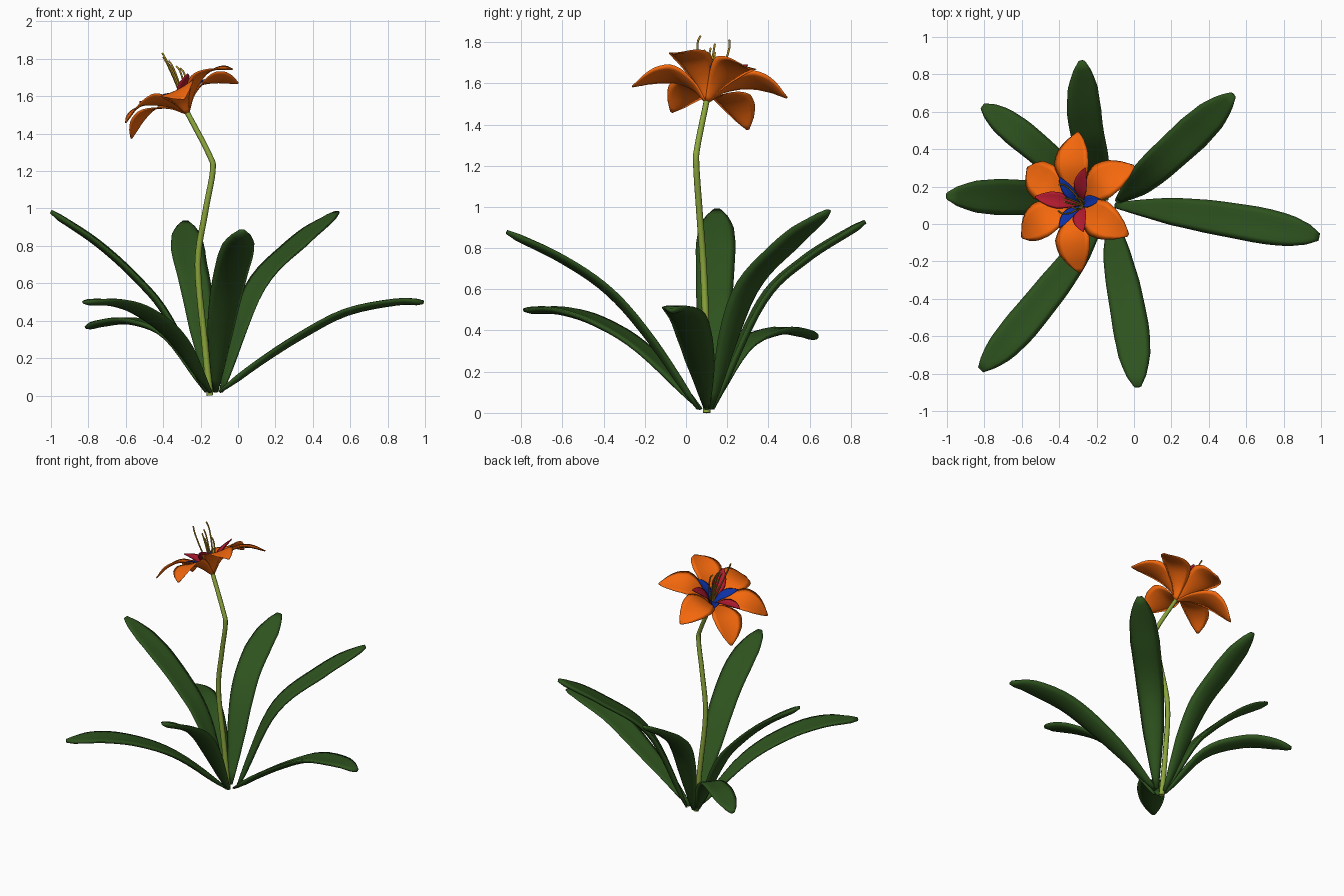
import bpy, math
from mathutils import Vector as V

if "Cube" in bpy.data.objects:
    bpy.data.objects.remove(bpy.data.objects["Cube"])


def material(name, rgb):
    m = bpy.data.materials.new(name)
    m.diffuse_color = (*rgb, 1)
    m.use_nodes = True
    m.node_tree.nodes["Principled BSDF"].inputs["Base Color"].default_value = m.diffuse_color
    return m


GREEN = material("leaf_green", (0.027, 0.085, 0.013))
STEM = material("stem_green", (0.26, 0.38, 0.045))
ORANGE = material("orange", (0.92, 0.14, 0.004))
RED = material("red", (0.46, 0.011, 0.03))
BLUE = material("blue", (0.004, 0.03, 0.37))
GOLD = material("gold", (0.45, 0.27, 0.02))


def spline(points, n):
    """n+1 evenly parameterised samples of a Catmull-Rom curve."""
    p = [V(q) for q in points]
    p = [2 * p[0] - p[1]] + p + [2 * p[-1] - p[-2]]
    segs, out = len(p) - 3, []
    for i in range(n + 1):
        u = i / n * segs
        k = min(int(u), segs - 1)
        t = u - k
        a, b, c, d = p[k:k + 4]
        out.append(0.5 * (2 * b + (c - a) * t + (2 * a - 5 * b + 4 * c - d) * t * t
                          + (3 * b - a - 3 * c + d) * t ** 3))
    return out


def lerp(table, t):
    for (a, x), (b, y) in zip(table, table[1:]):
        if t <= b:
            return x + (y - x) * (t - a) / (b - a)
    return table[-1][1]


def blade(name, path, side, widths, scale, cup, thick, mat):
    """Closed lens-shaped strip along a path, used for leaves and petals."""
    lens = [0]
    for a, b in zip(path, path[1:]):
        lens.append(lens[-1] + (b - a).length)
    verts, faces, m = [], [], 6
    # once round the section: top from left to right, then underneath back
    ring = [(j / m * 2 - 1, 1) for j in range(m + 1)] + [(1 - j / m * 2, -1) for j in range(1, m)]
    n = len(ring)
    for i, p in enumerate(path):
        tan = (path[min(i + 1, len(path) - 1)] - path[max(i - 1, 0)]).normalized()
        s = (side - tan * side.dot(tan)).normalized()
        up = s.cross(tan)
        up = up if up.dot(V((0, 0, 1))) > 0 else -up
        w = lerp(widths, lens[i] / lens[-1]) * scale / 2
        for x, sg in ring:
            h = cup * w * (x * x - 0.4) + sg * min(thick, w) / 2 * (1 - x * x) ** .5
            verts.append(p + s * x * w + up * h)
    for i in range(len(path) - 1):
        for j in range(n):
            a, b = i * n + j, i * n + (j + 1) % n
            faces.append((a, b, b + n, a + n))
    faces += [tuple(range(n))[::-1], tuple(range(len(verts) - n, len(verts)))]
    me = bpy.data.meshes.new(name)
    me.from_pydata(verts, [], faces)
    me.shade_smooth()
    me.materials.append(mat)
    ob = bpy.data.objects.new(name, me)
    bpy.context.collection.objects.link(ob)
    # consistent outward normals
    import bmesh
    bm = bmesh.new()
    bm.from_mesh(me)
    bmesh.ops.recalc_face_normals(bm, faces=bm.faces)
    bm.to_mesh(me)
    bm.free()
    return ob


def tube(name, path, r0, r1, mat):
    cu = bpy.data.curves.new(name, "CURVE")
    cu.dimensions = "3D"
    cu.bevel_depth, cu.bevel_resolution, cu.use_fill_caps = 1, 2, True
    sp = cu.splines.new("POLY")
    sp.points.add(len(path) - 1)
    for i, p in enumerate(path):
        sp.points[i].co = (*p, 1)
        sp.points[i].radius = r0 + (r1 - r0) * i / (len(path) - 1)
    cu.materials.append(mat)
    ob = bpy.data.objects.new(name, cu)
    bpy.context.collection.objects.link(ob)


# Leaves: width scale, then centreline
LEAF_W = [(0, .03), (.12, .08), (.3, .145), (.5, .18), (.75, .195), (.87, .17), (.95, .11), (1, .04)]
LEAVES = [
    (1, [(-.10, .10, .02), (.10, .08, .17), (.33, .05, .32), (.58, .01, .45), (.85, -.04, .505), (.99, -.07, .50)]),
    (1, [(-.09, .12, .02), (.09, .28, .56), (.33, .50, .82), (.53, .69, .98)]),
    (.95, [(-.15, .13, .02), (-.22, .36, .53), (-.265, .58, .75), (-.28, .87, .93)]),
    (.85, [(-.17, .12, .02), (-.36, .27, .31), (-.56, .44, .40), (-.72, .565, .39), (-.81, .63, .365)]),
    (1, [(-.17, .10, .02), (-.37, .13, .42), (-.53, .14, .62), (-.75, .145, .82), (-1.0, .15, .985)]),
    (.95, [(-.15, .07, .02), (-.33, -.20, .30), (-.50, -.42, .44), (-.66, -.61, .50), (-.82, -.78, .50)]),
    (1, [(-.12, .06, .02), (-.09, -.17, .36), (-.05, -.37, .59), (-.01, -.60, .75), (.02, -.87, .88)]),
]
for k, (s, pts) in enumerate(LEAVES):
    d = V(pts[-1]) - V(pts[0])
    blade(f"leaf_{k + 1}", spline(pts, 20), V((-d.y, d.x, 0)), LEAF_W, s, .2, .035, GREEN)

# Stem
BASE = V((-.27, .10, 1.51))
AXIS = V((-.45, .14, .88)).normalized()
tube("stem", spline([(-.15, .10, 0), (-.18, .10, .3), (-.215, .085, .70), (-.175, .065, .98),
                     (-.135, .05, 1.20), (-.155, .055, 1.29), BASE + AXIS * .015], 30),
     .018, .014, STEM)


def petal(name, tip, arch, widths, scale, cup, mat):
    """Petal arching from the flower base to its tip."""
    d = V(tip) - BASE
    h = d.dot(AXIS)
    out = d - AXIS * h
    pts = [BASE + out * f + AXIS * (h * f + a) for f, a in arch]
    blade(name, spline(pts, 16), AXIS.cross(out), widths, scale, cup, .008, mat)


# Outer petals
PETAL_W = [(0, .12), (.2, .42), (.4, .8), (.56, 1), (.72, .88), (.88, .5), (1, .08)]
TIPS = [(-.30, .49, 1.53), (0, .31, 1.67), (-.03, -.06, 1.745),
        (-.29, -.26, 1.585), (-.60, -.07, 1.46), (-.57, .30, 1.375)]
ARCH = [(.02, 0), (.2, .065), (.48, .10), (.75, .07), (1, 0)]
for k, t in enumerate(TIPS):
    petal(f"petal_{k + 1}", t, ARCH, PETAL_W, .21, .15, ORANGE)

# Inner petals
INNER = [(.02, 0), (.3, .04), (.65, .03), (1, 0)]
for k, t in enumerate([(-.26, .30, 1.69), (-.53, .145, 1.57), (-.27, -.04, 1.72)]):
    petal(f"inner_red_petal_{k + 1}", t, INNER, PETAL_W, .09, .3, RED)
for k, t in enumerate([(-.40, .25, 1.58), (-.18, .13, 1.69), (-.40, -.02, 1.61)]):
    petal(f"inner_blue_petal_{k + 1}", t, INNER, PETAL_W, .065, .3, BLUE)

# Stamens
for k, t in enumerate([(-.405, .07, 1.83), (-.40, .21, 1.81), (-.37, .14, 1.79),
                       (-.33, .09, 1.76), (-.31, .14, 1.75), (-.37, .12, 1.77)]):
    d = V(t) - BASE
    side = d - AXIS * d.dot(AXIS)
    pts = [BASE, BASE + d * .5 + side * .3, BASE + d * .85 + side * .25, V(t)]
    tube(f"stamen_{k + 1}", spline(pts, 9), .005, .005, GOLD)
